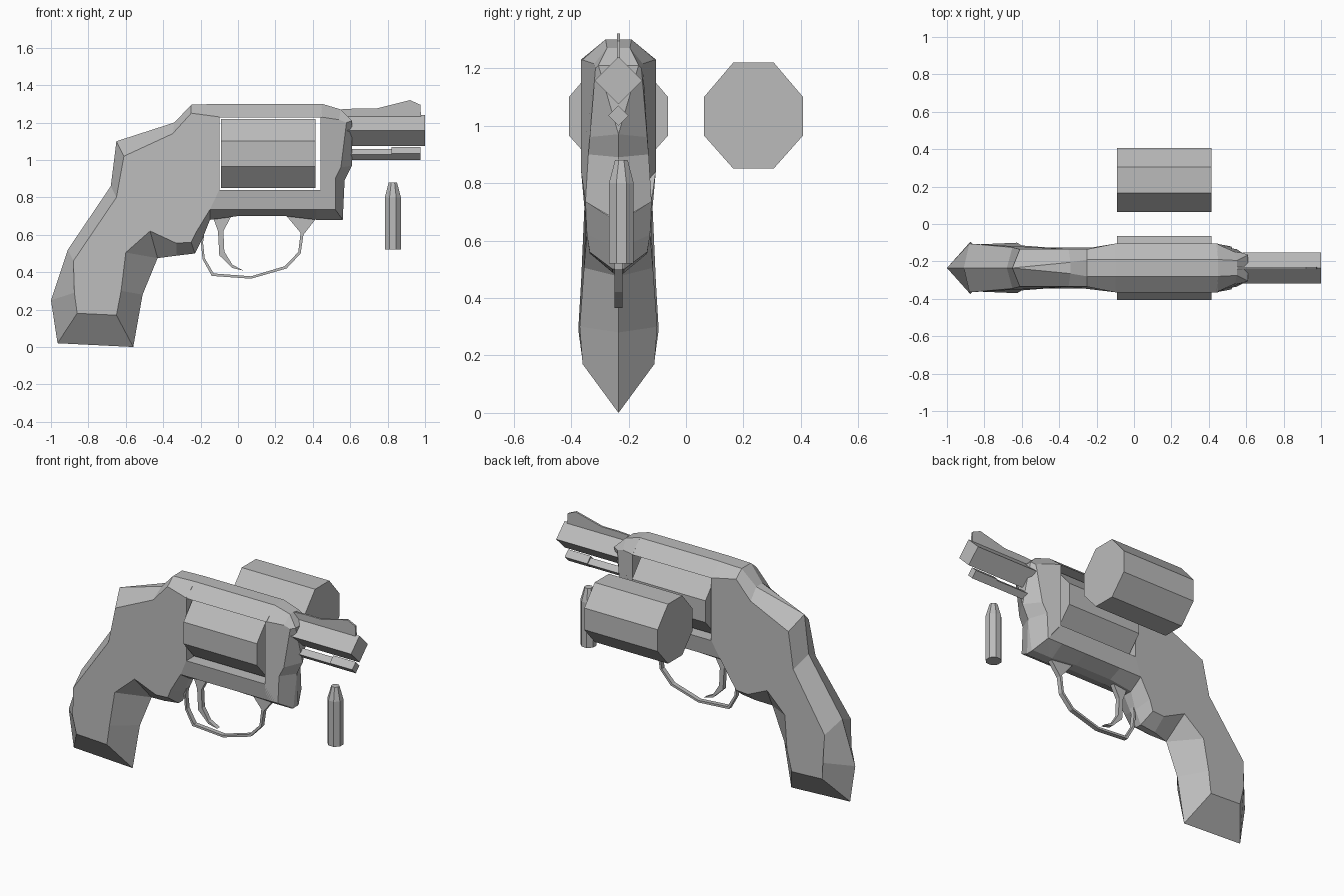
import bpy, bmesh
from mathutils import Vector

cube = bpy.data.objects.get("Cube")
if cube:
    bpy.data.objects.remove(cube, do_unlink=True)

GUN_Y = -0.235   # centre plane of the assembled gun

steel = bpy.data.materials.new("grey_steel")
steel.use_nodes = True
steel.diffuse_color = (0.5, 0.5, 0.5, 1)
steel.node_tree.nodes["Principled BSDF"].inputs["Base Color"].default_value = (0.5, 0.5, 0.5, 1)


def finish(name, bm, y=GUN_Y):
    """Weld, orient and link a flat-shaded part."""
    bmesh.ops.remove_doubles(bm, verts=bm.verts, dist=0.0005)
    bmesh.ops.recalc_face_normals(bm, faces=bm.faces)
    bmesh.ops.translate(bm, verts=bm.verts, vec=(0, y, 0))
    mesh = bpy.data.meshes.new(name)
    bm.to_mesh(mesh)
    bm.free()
    mesh.materials.append(steel)
    obj = bpy.data.objects.new(name, mesh)
    bpy.context.collection.objects.link(obj)


def loft(name, rings, y=GUN_Y):
    """Skin matching rings of points and cap both ends."""
    bm = bmesh.new()
    rows = [[bm.verts.new(Vector(p)) for p in ring] for ring in rings]
    n = len(rows[0])
    for a, b in zip(rows, rows[1:]):
        for i in range(n):
            j = (i + 1) % n
            bm.faces.new((a[i], a[j], b[j], b[i]))
    bm.faces.new(rows[0])
    bm.faces.new(rows[-1])
    finish(name, bm, y)


def bevelled_plate(name, stations):
    """Each station pairs a rim point with a side-panel point, both (x, z, half width)."""
    rim = [s[0] for s in stations]
    panel = [s[1] for s in stations]
    layers = [(panel, 1), (rim, 1), (rim, -1), (panel, -1)]
    loft(name, [[(x, s * h, z) for x, z, h in pts] for pts, s in layers])


def blade(name, outline, half):
    """Side profile extruded across the gun."""
    loft(name, [[(x, s * half, z) for x, z in outline] for s in (-1, 1)])


def along_x(name, section, x0, x1, y=GUN_Y):
    loft(name, [[(x, v, z) for v, z in section] for x in (x0, x1)], y)


def mirrored(half):
    return half + [(-v, z) for v, z in reversed(half)]


# Grip and rear frame
bevelled_plate("grip_and_rear_frame", [
    ((-.10, 1.30, .045), (-.10, 1.23, .13)),
    ((-.25, 1.295, .045), (-.25, 1.25, .10)),
    ((-.34, 1.20, .03), (-.35, 1.14, .10)),
    ((-.65, 1.10, 0), (-.61, 1.02, .10)),
    ((-.68, .86, 0), (-.65, .80, .11)),
    ((-.91, .52, 0), (-.88, .46, .13)),
    ((-1.0, .25, 0), (-.875, .29, .14)),
    ((-.965, .02, 0), (-.86, .18, .125)),
    ((-.56, 0, 0), (-.65, .17, .125)),
    ((-.51, .28, 0), (-.625, .30, .135)),
    ((-.43, .475, 0), (-.60, .505, .12)),
    ((-.43, .475, 0), (-.47, .62, .11)),
    ((-.33, .488, .02), (-.33, .555, .10)),
    ((-.23, .50, .02), (-.25, .56, .10)),
    ((-.19, .58, .02), (-.22, .62, .11)),
    ((-.15, .68, .03), (-.15, .735, .115)),
    ((-.10, .70, .03), (-.10, .84, .13)),
])

# Front frame, closing the cylinder window
bevelled_plate("front_frame", [
    ((.45, 1.30, .045), (.44, 1.23, .13)),
    ((.55, 1.27, .04), (.54, 1.215, .085)),
    ((.61, 1.21, .07), (.58, 1.20, .08)),
    ((.61, .97, 0), (.55, .96, .10)),
    ((.57, .89, 0), (.52, .90, .105)),
    ((.56, .68, .02), (.52, .735, .115)),
    ((.44, .68, .03), (.44, .735, .115)),
    ((.44, .84, .03), (.44, .84, .13)),
])

# Straps above and below the cylinder
along_x("top_strap", mirrored([(.13, 1.228), (.045, 1.30)]), -.10, .45)
bevelled_plate("bottom_strap", [
    ((-.15, .68, .03), (-.15, .735, .115)),
    ((-.10, .84, .05), (-.10, .84, .13)),
    ((.44, .84, .05), (.44, .84, .13)),
    ((.52, .735, .03), (.52, .735, .115)),
    ((.56, .68, .03), (.52, .735, .115)),
    ((.42, .68, .03), (.42, .735, .115)),
    ((.25, .70, .03), (.25, .735, .115)),
    ((0, .70, .03), (0, .735, .115)),
])

# Fitted cylinder and the spare beside the gun
octagon = mirrored([(.07, .85), (.172, .965), (.172, 1.10), (.07, 1.22)])
along_x("cylinder", octagon, -.09, .415)
along_x("spare_cylinder", octagon, -.09, .415, -GUN_Y)


# Barrel and ejector rod, all four-sided
def diamond(z, r):
    return [(r, z), (0, z + r), (-r, z), (0, z - r)]


along_x("barrel", diamond(1.157, .082), .58, 1.0)
along_x("ejector_rod", diamond(1.03, .029), .56, .82)
along_x("ejector_rod_tip", diamond(1.035, .035), .82, .975)

# Sight
blade("front_sight", [(.54, 1.27), (.63, 1.275), (.74, 1.275), (.92, 1.32),
                      (.975, 1.295), (.98, 1.20), (.56, 1.20)], .006)

# Trigger guard and trigger
guard_outer = [(-.19, .60), (-.198, .56), (-.19, .47), (-.14, .38), (.07, .365),
               (.26, .42), (.335, .50), (.35, .60), (.42, .69)]
guard_inner = [(.26, .70), (.335, .61), (.322, .507), (.25, .432), (.07, .378),
               (-.13, .393), (-.178, .475), (-.187, .56), (-.18, .60)]
blade("trigger_guard", guard_outer + guard_inner, .014)
blade("trigger", [(-.14, .71), (-.03, .71), (-.078, .62), (-.073, .51), (-.03, .44),
                  (.03, .408), (-.03, .422), (-.10, .49), (-.107, .62)], .014)

# Loose cartridge
unit = mirrored([(.41, -1), (1, -.41), (1, .41), (.41, 1)])
loft("cartridge", [[(.828 + r * a, r * b, z) for a, b in unit]
                   for r, z in ((.043, .52), (.043, .80), (.022, .88))], -.225)
